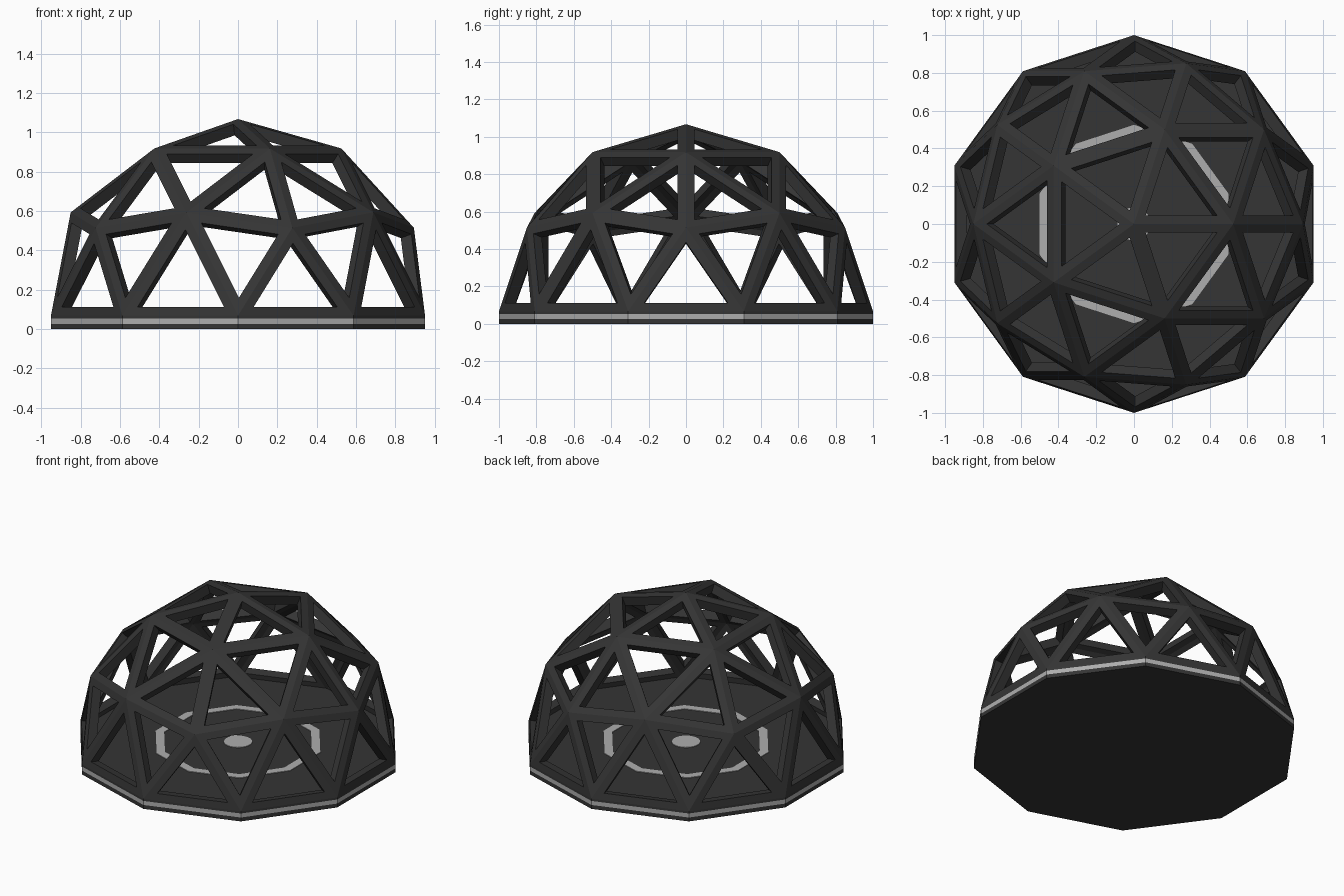
import bpy, bmesh
from math import pi, cos, sin, atan2
from mathutils import Matrix

if "Cube" in bpy.data.objects:
    bpy.data.objects.remove(bpy.data.objects["Cube"])

BASE = 0.067


def material(name, v):
    m = bpy.data.materials.new(name)
    m.diffuse_color = (v, v, v, 1)
    m.use_nodes = True
    m.node_tree.nodes["Principled BSDF"].inputs["Base Color"].default_value = m.diffuse_color
    return m


dark = material("dark_metal", 0.035)
light = material("light_trim", 0.42)


def finish(name, bm, mat):
    bmesh.ops.recalc_face_normals(bm, faces=bm.faces[:])
    me = bpy.data.meshes.new(name)
    bm.to_mesh(me)
    bm.free()
    me.materials.append(mat)
    ob = bpy.data.objects.new(name, me)
    bpy.context.collection.objects.link(ob)
    return ob


def prism(name, r, z0, z1, mat, sides=10, inner=0):
    """Regular prism, or a flat-sided ring when inner > 0."""
    bm = bmesh.new()

    def loop(rad, z):
        return [bm.verts.new((rad * cos(pi / 10 + 2 * pi * i / sides),
                              rad * sin(pi / 10 + 2 * pi * i / sides), z))
                for i in range(sides)]

    loops = [loop(r, z0), loop(r, z1)]
    if inner:
        loops += [loop(inner, z1), loop(inner, z0)]
        pairs = list(zip(loops, loops[1:] + loops[:1]))
    else:
        pairs = [(loops[0], loops[1])]
        bm.faces.new(loops[0])
        bm.faces.new(loops[1])
    for a, b in pairs:
        for i in range(sides):
            j = (i + 1) % sides
            bm.faces.new((a[i], a[j], b[j], b[i]))
    return finish(name, bm, mat)


# Ten-sided base in three flush layers
prism("base_plate", 1, 0, 0.026, dark)
prism("base_light_band", 1, 0.026, 0.053, light)
prism("floor", 1, 0.053, BASE, dark)

# Floor markings
prism("floor_ring", 0.525, BASE - 0.005, BASE + 0.004, light, inner=0.465)
prism("floor_disc", 0.088, BASE - 0.005, BASE + 0.004, light, sides=24)

# Geodesic frame: half an icosphere, every triangle opened up
bm = bmesh.new()
bmesh.ops.create_icosphere(bm, subdivisions=2, radius=1)
ring = next(v.co for v in bm.verts if abs(v.co.z - 0.447) < 0.02)
bm.transform(Matrix.Rotation(-atan2(ring.y, ring.x), 4, 'Z'))
lower = [f for f in bm.faces if f.calc_center_median().z < 0]
bmesh.ops.delete(bm, geom=lower, context='FACES')
panels = bm.faces[:]
bmesh.ops.inset_individual(bm, faces=panels, thickness=0.045, use_even_offset=True)
bmesh.ops.delete(bm, geom=[f for f in bm.faces if len(f.verts) == 3], context='FACES')
bm.transform(Matrix.Translation((0, 0, BASE)))
frame = finish("dome_frame", bm, dark)
# normals must face outwards so the struts thicken inwards
top = max(frame.data.polygons, key=lambda p: p.center.z)
if top.normal.z < 0:
    frame.data.flip_normals()
sol = frame.modifiers.new("strut_depth", 'SOLIDIFY')
sol.thickness = 0.06
sol.offset = -1
sol.use_even_offset = True
